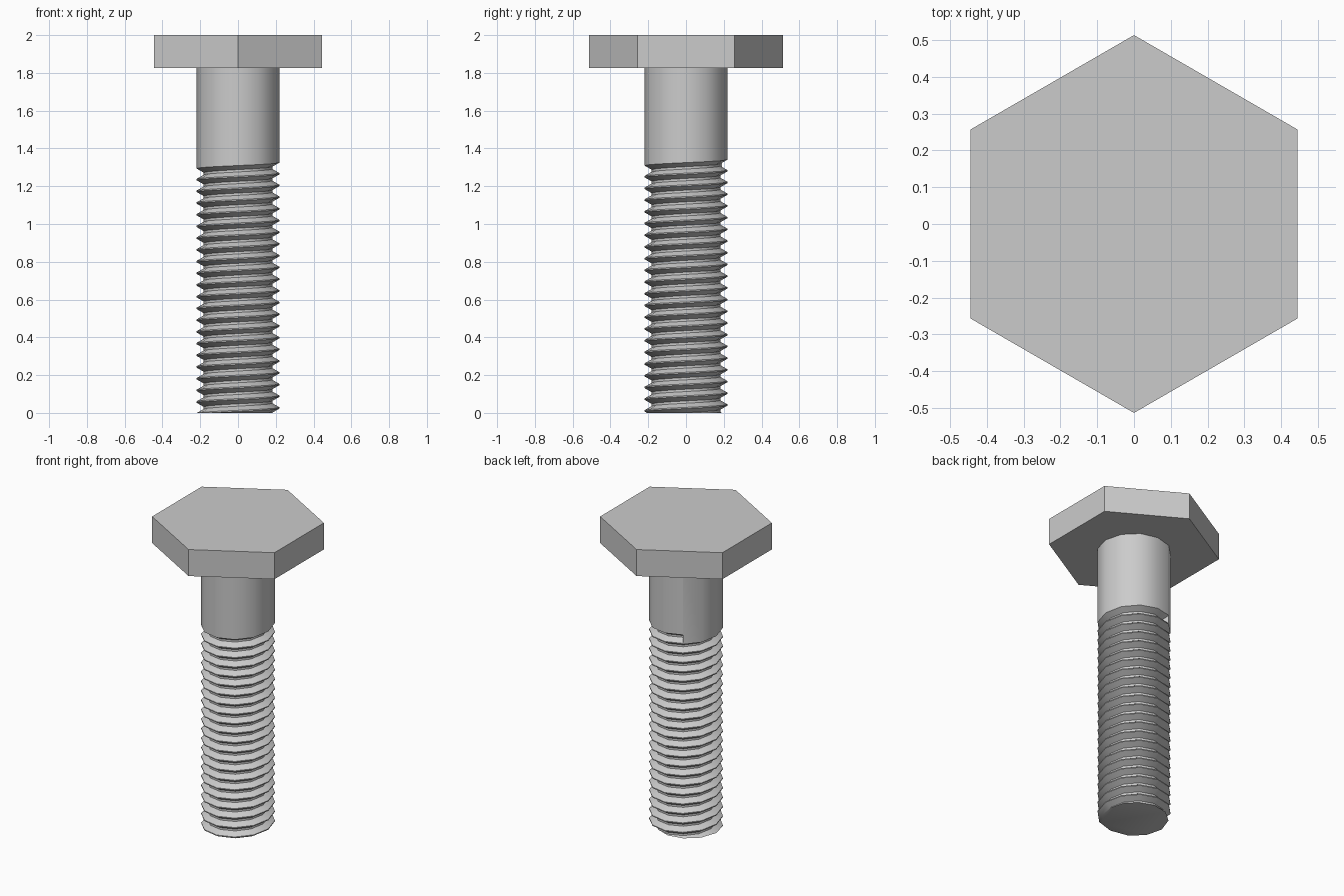
import bpy, bmesh
from math import cos, sin, radians

cube = bpy.data.objects.get("Cube")
if cube:
    bpy.data.objects.remove(cube)

steel = bpy.data.materials.new("grey_steel")
steel.use_nodes = True
GREY = (0.6, 0.6, 0.6, 1)
steel.diffuse_color = GREY
steel.node_tree.nodes["Principled BSDF"].inputs["Base Color"].default_value = GREY

HEAD_R, HEAD_LOW, TOP = 0.513, 1.826, 2.0
SHANK_R, ROOT_R = 0.22, 0.182
SIDES, TURNS, PITCH = 12, 22, 0.062
START, THREAD_TOP = 120, 1.29      # angle and height where the helix runs out


def finish(name, bm):
    bmesh.ops.recalc_face_normals(bm, faces=bm.faces)
    mesh = bpy.data.meshes.new(name)
    bm.to_mesh(mesh)
    bm.free()
    mesh.materials.append(steel)
    obj = bpy.data.objects.new(name, mesh)
    bpy.context.collection.objects.link(obj)
    bpy.ops.object.select_all(action='DESELECT')
    obj.select_set(True)
    bpy.context.view_layer.objects.active = obj
    bpy.ops.object.shade_smooth_by_angle(angle=radians(35))


# Hexagonal head, a corner towards the front
bm = bmesh.new()
ring = [bm.verts.new((HEAD_R * cos(radians(a)), HEAD_R * sin(radians(a)), HEAD_LOW))
        for a in range(30, 390, 60)]
base = bm.faces.new(ring)
grown = bmesh.ops.extrude_face_region(bm, geom=[base], use_keep_orig=True)
bmesh.ops.translate(bm, vec=(0, 0, TOP - HEAD_LOW),
                    verts=[g for g in grown["geom"] if isinstance(g, bmesh.types.BMVert)])
finish("hex_head", bm)

# Shank and helical thread: one column of points per side, each a little higher
profile = [(SHANK_R, 0), (SHANK_R, 0.1), (ROOT_R, 0.45), (ROOT_R, 0.65)]
bm = bmesh.new()
columns = []
for j in range(SIDES + 1):
    a = radians(START + 360 * j / SIDES)
    z = THREAD_TOP + PITCH * j / SIDES
    points = [(SHANK_R, HEAD_LOW)]
    points += [(r, z - PITCH * (k + drop)) for k in range(TURNS + 1) for r, drop in profile]
    columns.append([bm.verts.new((r * cos(a), r * sin(a), h)) for r, h in points])
for left, right in zip(columns, columns[1:]):
    for i in range(len(left) - 1):
        bm.faces.new((left[i], left[i + 1], right[i + 1], right[i]))

# Run-out step at the upper end of the thread
bm.faces.new(columns[-1][1:len(profile) + 2])
bmesh.ops.remove_doubles(bm, verts=bm.verts, dist=0.0005)

# Cut the thread flat at the tip and close it
bmesh.ops.bisect_plane(bm, geom=bm.verts[:] + bm.edges[:] + bm.faces[:],
                       plane_co=(0, 0, 0), plane_no=(0, 0, -1), clear_outer=True)
tip = [e for e in bm.edges if e.is_boundary and all(abs(v.co.z) < 1e-4 for v in e.verts)]
bmesh.ops.edgenet_fill(bm, edges=tip)
finish("threaded_shank", bm)
